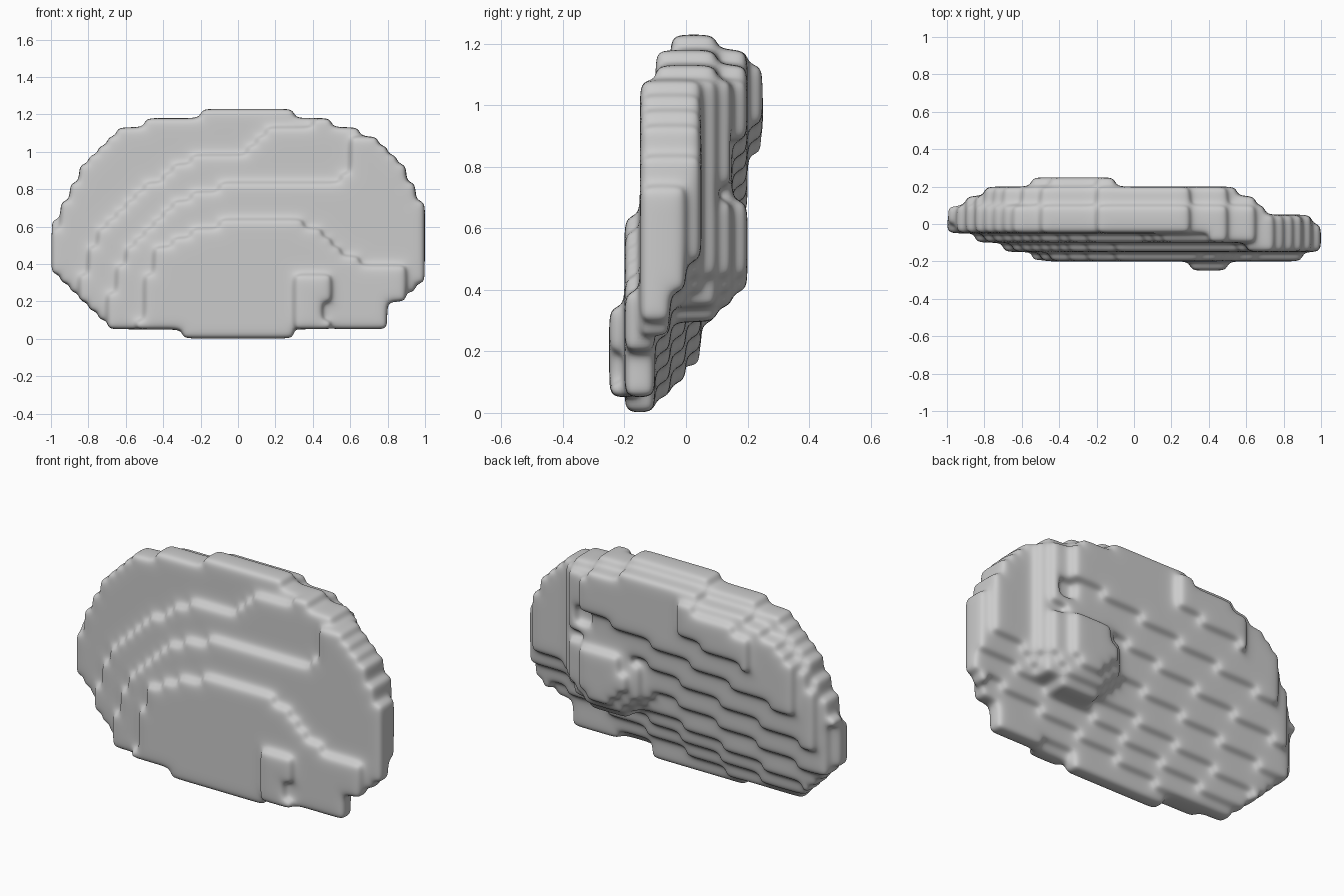
import bpy, bmesh

if "Cube" in bpy.data.objects:
    bpy.data.objects.remove(bpy.data.objects["Cube"])

C = 0.05            # cell size in x and y
CZ = 1.23 / 25      # cell height


def curve(points):
    """Piecewise linear function through the points."""
    def f(t):
        if t <= points[0][0]:
            return points[0][1]
        for (a, p), (b, q) in zip(points, points[1:]):
            if t <= b:
                return p + (q - p) * (t - a) / (b - a)
        return points[-1][1]
    return f


# outline seen from the front
top = curve([(-1, .6), (-.95, .67), (-.9, .8), (-.8, .95), (-.7, 1.07), (-.6, 1.12), (-.4, 1.18),
             (-.2, 1.2), (-.15, 1.23), (.26, 1.23), (.38, 1.18), (.6, 1.13), (.75, 1.07),
             (.85, .95), (.95, .81), (1, .7)])
bottom = curve([(-1, .4), (-.95, .3), (-.85, .2), (-.75, .1), (-.68, .07), (-.35, .04), (-.28, .02),
                (.28, .02), (.33, .05), (.78, .06), (.82, .17), (.95, .25), (1, .33)])

# upper borders of the front terraces, each stepping one cell back
terraces = [
    curve([(-.55, -.1), (-.5, .3), (-.43, .48), (-.2, .58), (0, .65), (.3, .64), (.45, .58), (.62, .42), (.88, .38), (.92, .2)]),
    curve([(-.75, -.1), (-.65, .35), (-.58, .5), (-.4, .69), (-.2, .78), (0, .84), (.57, .84), (.6, 1.06), (1, 1.1)]),
    curve([(-.92, .1), (-.8, .43), (-.7, .63), (-.5, .8), (-.2, 1.0), (.05, 1.0), (.2, 1.14), (1, 1.2)]),
    curve([(-1, .5), (-.9, .85), (-.8, 1.2), (1, 1.3)]),
]

# back: leaning profile, limited by the outline seen from above
back_profile = curve([(0, -.13), (.35, .04), (1.04, .25), (1.1, .26)])
back_limit = curve([(-1, .05), (-.92, .1), (-.85, .15), (-.77, .2), (-.56, .2), (-.53, .25), (-.1, .25),
                    (-.05, .2), (.5, .2), (.58, .15), (.68, .1), (.77, .04), (.9, .04), (.96, .01)])


def front_y(x, z):
    if .04 < z < .35 and .3 < x < (.5 if z > .22 or z < .1 else .45):   # raised pad
        return -.25
    return -.2 + C * sum(z > t(x) for t in terraces)


def back_y(x, z):
    y = back_profile(z - .2 * x)
    r = ((x - .43) / .3) ** 2 + ((z - .55) / .26) ** 2
    if r < 1:                                       # round boss
        y = max(y, .23 - .17 * r)
    elif .48 < x < .62 and .75 < z < .88:           # hollow above it
        y = min(y, .1)
    y = min(y, back_limit(x))
    rim = top(x) - z
    if rim < .05:
        y = min(y, .12)
    elif rim < .1:
        y = min(y, .2)
    return y


# fill the solid with cells
cells = set()
for i in range(40):
    x = -1 + (i + .5) * C
    for k in range(25):
        z = (k + .5) * CZ
        if bottom(x) < z < top(x):
            j0 = round(front_y(x, z) / C)
            j1 = max(round(back_y(x, z) / C), j0 + 2)
            cells.update((i, j, k) for j in range(j0, j1))

# skin of the solid: faces between a filled and an empty cell
bm = bmesh.new()
verts = {}


def vert(p):
    if p not in verts:
        verts[p] = bm.verts.new((-1 + p[0] * C, p[1] * C, p[2] * CZ))
    return verts[p]


for c in sorted(cells):
    for axis in range(3):
        for side in (0, 1):
            n = list(c)
            n[axis] += 2 * side - 1
            if tuple(n) in cells:
                continue
            u, v = (axis + 1) % 3, (axis + 2) % 3
            loop = []
            for du, dv in ((0, 0), (1, 0), (1, 1), (0, 1)):
                p = list(c)
                p[axis] += side
                p[u] += du
                p[v] += dv
                loop.append(vert(tuple(p)))
            bm.faces.new(loop if side else loop[::-1])

mesh = bpy.data.meshes.new("terraced_slab")
bm.to_mesh(mesh)
bm.free()
mesh.polygons.foreach_set("use_smooth", [True] * len(mesh.polygons))
slab = bpy.data.objects.new("terraced_slab", mesh)
bpy.context.collection.objects.link(slab)

# soften the steps
relax = slab.modifiers.new("relax", "SMOOTH")
relax.factor = .5
relax.iterations = 2
sub = slab.modifiers.new("soften", "SUBSURF")
sub.levels = sub.render_levels = 2
